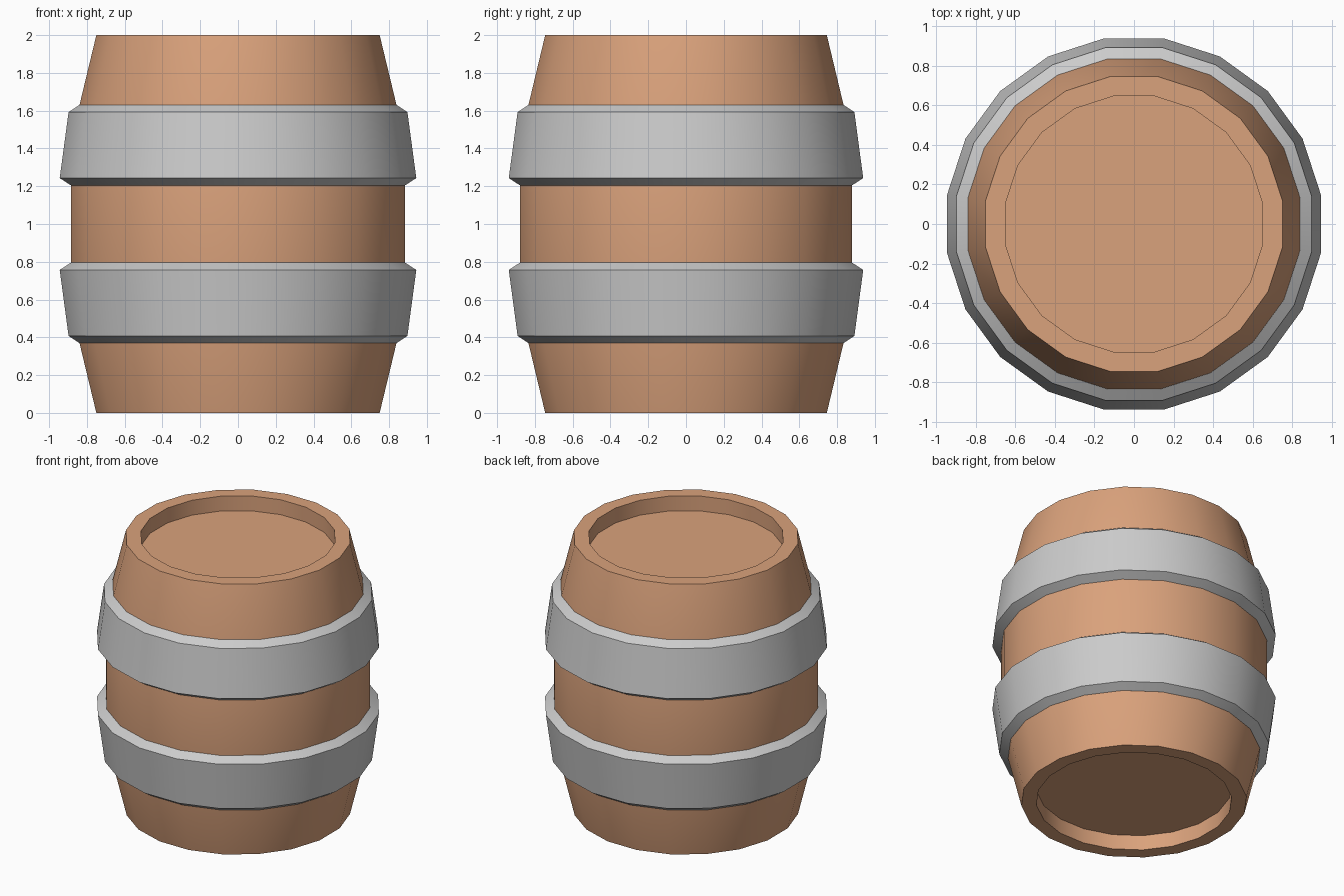
import bpy, bmesh, math

if "Cube" in bpy.data.objects:
    bpy.data.objects.remove(bpy.data.objects["Cube"])

SIDES = 20
FIT = 1 / math.cos(math.pi / SIDES)   # profile radii are measured to the flats
Y_SCALE = 0.994                       # the barrel is very slightly narrower in y


def lathe(name, profile, closed=False, material=None):
    """Spin a (radius, z) profile; an open profile gets flat end discs."""
    bm = bmesh.new()
    rings = []
    for r, z in profile:
        ring = []
        for i in range(SIDES):
            a = 2 * math.pi * (i + 0.5) / SIDES
            ring.append(bm.verts.new((r * FIT * math.cos(a),
                                      r * FIT * math.sin(a) * Y_SCALE, z)))
        rings.append(ring)
    pairs = list(zip(rings, rings[1:]))
    if closed:
        pairs.append((rings[-1], rings[0]))
    for low, high in pairs:
        for i in range(SIDES):
            j = (i + 1) % SIDES
            bm.faces.new((low[i], low[j], high[j], high[i]))
    if not closed:
        bm.faces.new(rings[0][::-1])
        bm.faces.new(rings[-1])
    bmesh.ops.recalc_face_normals(bm, faces=bm.faces)
    mesh = bpy.data.meshes.new(name)
    bm.to_mesh(mesh)
    bm.free()
    obj = bpy.data.objects.new(name, mesh)
    bpy.context.collection.objects.link(obj)
    if material:
        mesh.materials.append(material)
    bpy.ops.object.select_all(action='DESELECT')
    obj.select_set(True)
    bpy.context.view_layer.objects.active = obj
    bpy.ops.object.shade_smooth_by_angle(angle=math.radians(30))
    return obj


wood = bpy.data.materials.new("wood")
wood.diffuse_color = (0.7, 0.36, 0.2, 1)
wood.use_nodes = True
wood.node_tree.nodes["Principled BSDF"].inputs["Base Color"].default_value = wood.diffuse_color

# Wooden body with a recessed lid at each end
lower = [(0.65, 0.11), (0.65, 0), (0.75, 0), (0.885, 0.56)]
upper = [(r, 2 - z) for r, z in reversed(lower)]
lathe("barrel_body", lower + upper, material=wood)

# Two metal hoops, mirrored about mid height
hoop = [(0.82, 0.37), (0.84, 0.37), (0.897, 0.408), (0.944, 0.757),
        (0.885, 0.795), (0.865, 0.795)]
lathe("lower_hoop", hoop, closed=True)
lathe("upper_hoop", [(r, 2 - z) for r, z in hoop], closed=True)
